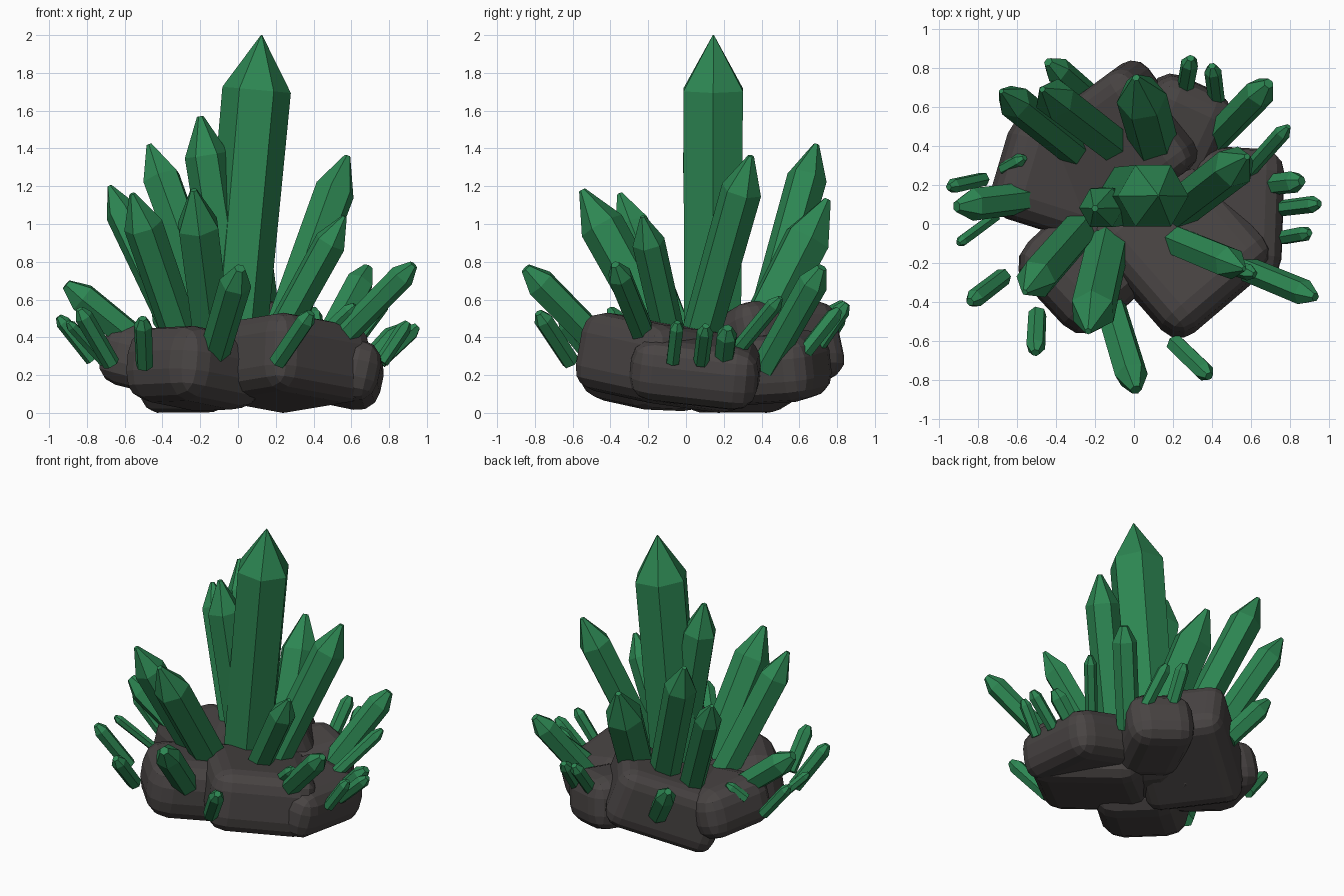
import bpy, bmesh, math
from mathutils import Vector, Matrix, Euler


def material(name, rgb):
    m = bpy.data.materials.new(name)
    m.diffuse_color = (*rgb, 1)
    return m


green = material("crystal green", (0.026, 0.24, 0.085))
stone = material("dark stone", (0.066, 0.058, 0.057))


def finish(bm, name, mat):
    bmesh.ops.recalc_face_normals(bm, faces=bm.faces)
    me = bpy.data.meshes.new(name)
    bm.to_mesh(me)
    bm.free()
    me.materials.append(mat)
    ob = bpy.data.objects.new(name, me)
    bpy.context.collection.objects.link(ob)
    return ob


def crystal(name, base, tip, r, blunt=0.12, spin=0.0, point=1.7):
    """Six-sided shaft from base to tip, with a tapered end."""
    base, tip = Vector(base), Vector(tip)
    axis = tip - base
    length = axis.length
    turn = Vector((0, 0, 1)).rotation_difference(axis).to_matrix().to_4x4()
    place = Matrix.Translation(base) @ turn
    bm = bmesh.new()
    rings = []
    for h, rad in ((0, r * 0.95), (length - r * point, r), (length, r * blunt)):
        rings.append([bm.verts.new(place @ Vector((
            rad * math.cos(spin + k * math.pi / 3),
            rad * math.sin(spin + k * math.pi / 3), h))) for k in range(6)])
    for lo, hi in zip(rings, rings[1:]):
        for k in range(6):
            j = (k + 1) % 6
            bm.faces.new((lo[k], lo[j], hi[j], hi[k]))
    bm.faces.new(rings[0][::-1])
    bm.faces.new(rings[-1])
    return finish(bm, name, green)


def rock(name, centre, size, rot, bevel=0.12):
    """Boulder: a box turned about z, then tipped, with rounded edges."""
    bm = bmesh.new()
    bmesh.ops.create_cube(bm, size=1)
    e = Euler([math.radians(a) for a in rot], 'ZYX').to_matrix().to_4x4()
    bm.transform(Matrix.Translation(centre) @ e @ Matrix.Diagonal((*size, 1)))
    bmesh.ops.bevel(bm, geom=bm.edges[:], offset=bevel, segments=3,
                    profile=0.5, affect='EDGES')
    return finish(bm, name, stone)


# Rock cluster
rock("rock_front_right", (0.24, -0.12, 0.265), (0.69, 0.74, 0.42), (-10, 2, 41))
rock("rock_right", (0.5, 0.05, 0.23), (0.52, 0.68, 0.33), (-6, 12, -2))
rock("rock_front_left", (-0.23, -0.2, 0.235), (0.62, 0.58, 0.4), (-7, 5, 43), 0.15)
rock("rock_left", (-0.39, 0.23, 0.26), (0.62, 0.54, 0.34), (0, 14, -17))
rock("rock_back", (-0.11, 0.39, 0.295), (0.74, 0.64, 0.42), (12, -16, 38), 0.1)
rock("rock_back_right", (0.22, 0.46, 0.24), (0.44, 0.56, 0.36), (6, 5, -25))
rock("rock_middle", (0.0, 0.14, 0.27), (0.44, 0.44, 0.4), (0, 0, 38))

# Tall centre crystal
crystal("main_crystal", (-0.03, 0.14, 0.3), (0.125, 0.145, 2.0), 0.182, 0.02, 0.0, 1.6)

# Large crystals: base, tip, radius
large = [
    ((0.0, 0.1, 0.3), (-0.2, 0.08, 1.57), 0.115),
    ((-0.08, 0.39, 0.35), (-0.47, 0.69, 1.42), 0.107),
    ((-0.28, 0.36, 0.35), (-0.68, 0.68, 1.2), 0.09),
    ((0.12, 0.35, 0.35), (0.01, 0.75, 1.13), 0.13),
    ((-0.13, -0.09, 0.35), (-0.235, -0.55, 1.18), 0.12),
    ((-0.28, -0.03, 0.35), (-0.56, -0.35, 1.16), 0.105),
    ((0.21, 0.06, 0.35), (0.58, 0.345, 1.36), 0.11),
    ((0.2, -0.08, 0.38), (0.565, -0.23, 1.04), 0.088),
]
for i, (b, t, r) in enumerate(large):
    crystal(f"large_crystal_{i + 1}", b, t, r, 0.15, 0.4 * i, 1.8)

# Medium crystals leaning outward
medium = [
    ((0.48, -0.19, 0.33), (0.93, -0.375, 0.785), 0.068),
    ((0.4, 0.42, 0.24), (0.69, 0.72, 0.77), 0.08),
    ((-0.12, -0.42, 0.33), (0.01, -0.85, 0.765), 0.086),
    ((-0.5, 0.14, 0.35), (-0.91, 0.09, 0.68), 0.085),
    ((-0.24, 0.66, 0.3), (-0.44, 0.83, 0.58), 0.07),
    ((0.54, 0.22, 0.27), (0.79, 0.5, 0.61), 0.042),
]
for i, (b, t, r) in enumerate(medium):
    crystal(f"medium_crystal_{i + 1}", b, t, r, 0.35, 0.5 * i, 1.3)

# Small crystals round the rim
small = [
    ((-0.77, 0.23, 0.28), (-0.95, 0.19, 0.51), 0.039),
    ((-0.71, 0.04, 0.27), (-0.9, -0.1, 0.48), 0.031),
    ((-0.67, -0.27, 0.26), (-0.84, -0.4, 0.55), 0.049),
    ((-0.495, -0.46, 0.25), (-0.505, -0.66, 0.5), 0.05),
    ((0.21, -0.61, 0.27), (0.385, -0.78, 0.53), 0.052),
    ((0.69, 0.2, 0.27), (0.86, 0.22, 0.45), 0.058),
    ((0.75, 0.08, 0.27), (0.95, 0.105, 0.46), 0.044),
    ((0.76, -0.07, 0.27), (0.9, -0.045, 0.48), 0.04),
    ((0.25, 0.63, 0.26), (0.29, 0.85, 0.58), 0.046),
    ((0.43, 0.58, 0.26), (0.4, 0.81, 0.55), 0.044),
    ((-0.67, 0.28, 0.38), (-0.56, 0.34, 0.48), 0.037),
    ((0.45, -0.2, 0.41), (0.62, -0.26, 0.57), 0.042),
]
for i, (b, t, r) in enumerate(small):
    crystal(f"small_crystal_{i + 1}", b, t, r, 0.45, 0.6 * i, 1.0)
